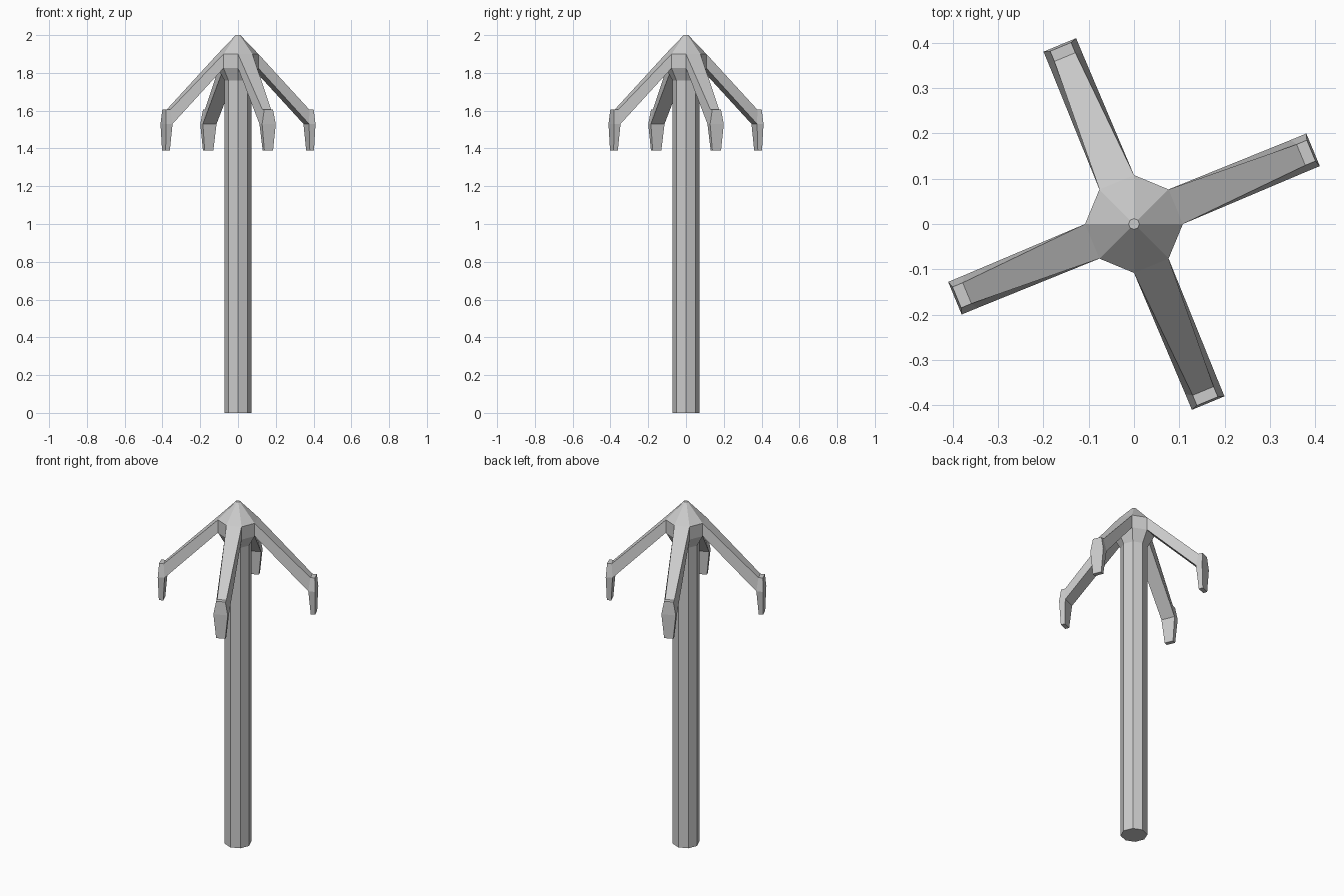
import bpy, bmesh
from math import cos, sin, pi

if "Cube" in bpy.data.objects:
    bpy.data.objects.remove(bpy.data.objects["Cube"])

bm = bmesh.new()
SIDES = 8
A = pi / SIDES
HEAD_R = 0.108


def polar(radius, tangent, z, ang):
    return bm.verts.new((radius * cos(ang) - tangent * sin(ang),
                         radius * sin(ang) + tangent * cos(ang), z))


# shaft and pointed head: octagonal rings (radius, z) from bottom to tip
profile = [(0.0715, 0), (0.0715, 1.76), (HEAD_R, 1.825), (HEAD_R, 1.9), (0.012, 2.0)]
rings = [[polar(r, 0, z, 2 * A * i) for i in range(SIDES)] for r, z in profile]
bm.faces.new(rings[0][::-1])
bm.faces.new(rings[-1])
for level in range(len(rings) - 1):
    lo, hi = rings[level], rings[level + 1]
    for i in range(SIDES):
        if level == 2 and i % 2 == 0:
            continue  # opening where an arm grows out
        j = (i + 1) % SIDES
        bm.faces.new((lo[i], lo[j], hi[j], hi[i]))

# four arms, each ending in a downward claw
for i in range(0, SIDES, 2):
    ang = A * (2 * i + 1)
    j = (i + 1) % SIDES
    # claw sections: (inner radius, outer radius, half width, z)
    claw = [[polar(r, t, z, ang) for r, t in ((r0, -w), (r1, -w), (r1, w), (r0, w))]
            for r0, r1, w, z in ((0.401, 0.425, 0.025, 1.39),
                                 (0.391, 0.428, 0.039, 1.53),
                                 (0.399, 0.4235, 0.025, 1.605))]
    bot, mid, top = claw
    bm.faces.new(bot[::-1])
    bm.faces.new(top)
    for lo, hi, inner in ((bot, mid, True), (mid, top, False)):
        for k in range(4 if inner else 3):
            n = (k + 1) % 4
            bm.faces.new((lo[k], lo[n], hi[n], hi[k]))
    # arm bridging the head opening to the inner side of the claw
    base = [rings[2][i], rings[2][j], rings[3][j], rings[3][i]]
    tip = [mid[0], mid[3], top[3], top[0]]
    for k in range(4):
        n = (k + 1) % 4
        bm.faces.new((base[k], base[n], tip[n], tip[k]))

bmesh.ops.recalc_face_normals(bm, faces=bm.faces[:])
mesh = bpy.data.meshes.new("grappling_hook")
bm.to_mesh(mesh)
bm.free()
bpy.context.collection.objects.link(bpy.data.objects.new("grappling_hook", mesh))
